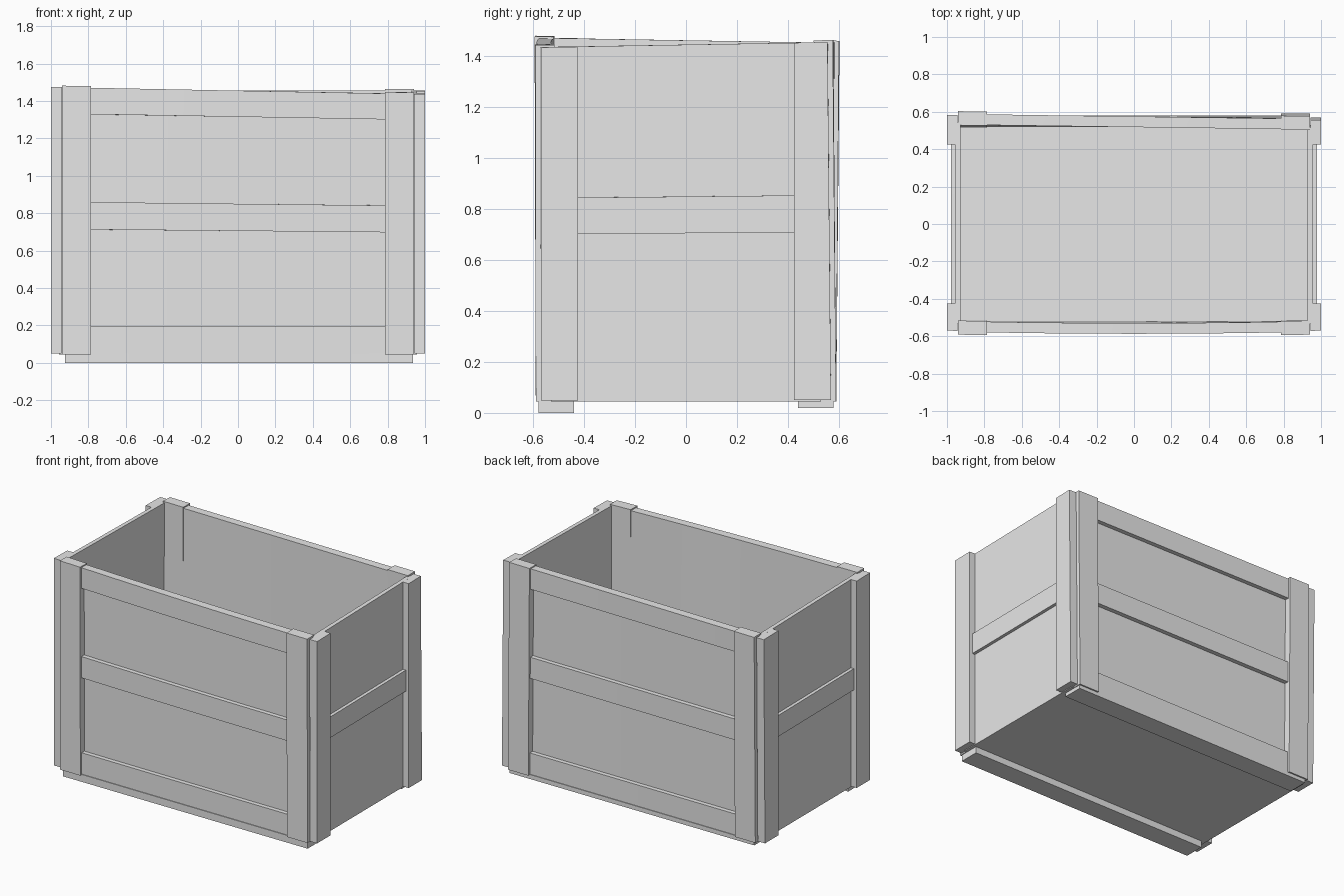
import bpy, bmesh
from mathutils import Vector

cube = bpy.data.objects.get("Cube")
if cube:
    bpy.data.objects.remove(cube, do_unlink=True)

grey = bpy.data.materials.new("plain_grey")
grey.use_nodes = True
grey.diffuse_color = (0.8, 0.8, 0.8, 1)
grey.node_tree.nodes["Principled BSDF"].inputs["Base Color"].default_value = (0.8, 0.8, 0.8, 1)

TOP = 1.455


def warp(co):
    """Gentle hand-made wobble: raised front corner, bowed front, skewed back."""
    x, y, z = co
    h = z / TOP
    nz = z - 0.018 * x * (0.5 - y) * h
    if y < -0.45:
        ny = y - 0.012 * (1 - x * x) * h
    elif y > 0.45:
        ny = y - 0.014 * x * h
    else:
        ny = y
    return Vector((x, ny, nz))


def board(name, lo, hi):
    """Box between two corners, sliced along its length so that it can bend."""
    bm = bmesh.new()
    bmesh.ops.create_cube(bm, size=1)
    lo, hi = Vector(lo), Vector(hi)
    for v in bm.verts:
        v.co = Vector([lo[i] + (v.co[i] + 0.5) * (hi[i] - lo[i]) for i in range(3)])
    for axis in range(2):
        if hi[axis] - lo[axis] > 0.5:
            normal = Vector((axis == 0, axis == 1, 0))
            for k in range(1, 6):
                bmesh.ops.bisect_plane(bm, geom=bm.verts[:] + bm.edges[:] + bm.faces[:],
                                       plane_co=lo.lerp(hi, k / 6), plane_no=normal)
    for v in bm.verts:
        v.co = warp(v.co)
    bmesh.ops.recalc_face_normals(bm, faces=bm.faces)
    mesh = bpy.data.meshes.new(name)
    bm.to_mesh(mesh)
    bm.free()
    mesh.materials.append(grey)
    obj = bpy.data.objects.new(name, mesh)
    bpy.context.collection.objects.link(obj)
    bpy.ops.object.select_all(action='DESELECT')
    obj.select_set(True)
    bpy.context.view_layer.objects.active = obj
    bpy.ops.object.shade_smooth_by_angle()


def mirrored(name, axis, sign, lo, hi):
    """Board given on the positive side, flipped across an axis when sign is -1."""
    lo, hi = list(lo), list(hi)
    if sign < 0:
        lo[axis], hi[axis] = -hi[axis], -lo[axis]
    board(name, lo, hi)


board("floor", (-0.93, -0.54, 0.045), (0.93, 0.54, 0.065))

# Long walls with three rails, two posts and a skid underneath
for side, s in (("front", -1), ("back", 1)):
    mirrored(side + "_panel", 1, s, (-0.935, 0.518, 0.05), (0.935, 0.545, TOP))
    for level, z in (("bottom", 0.05), ("middle", 0.705), ("top", 1.315)):
        mirrored(f"{side}_{level}_rail", 1, s, (-0.80, 0.54, z),
                 (0.80, 0.575, min(z + 0.145, TOP)))
    for end, x in (("right", -0.94), ("left", 0.785)):
        mirrored(f"{side}_{end}_post", 1, s, (x, 0.515, 0.045), (x + 0.155, 0.59, TOP + 0.008))
    mirrored(side + "_skid", 1, s, (-0.925, 0.44, 0.0 if s < 0 else 0.02), (0.935, 0.58, 0.05))

# Short walls with one middle rail and two posts
for side, s in (("right", -1), ("left", 1)):
    mirrored(side + "_panel", 0, s, (0.928, -0.53, 0.045), (0.956, 0.53, TOP))
    mirrored(side + "_rail", 0, s, (0.95, -0.43, 0.71), (0.978, 0.44, 0.855))
    for end, y in (("front", -0.57), ("back", 0.425)):
        mirrored(f"{side}_{end}_side_post", 0, s, (0.945, y, 0.05), (1.0, y + 0.145, TOP))
